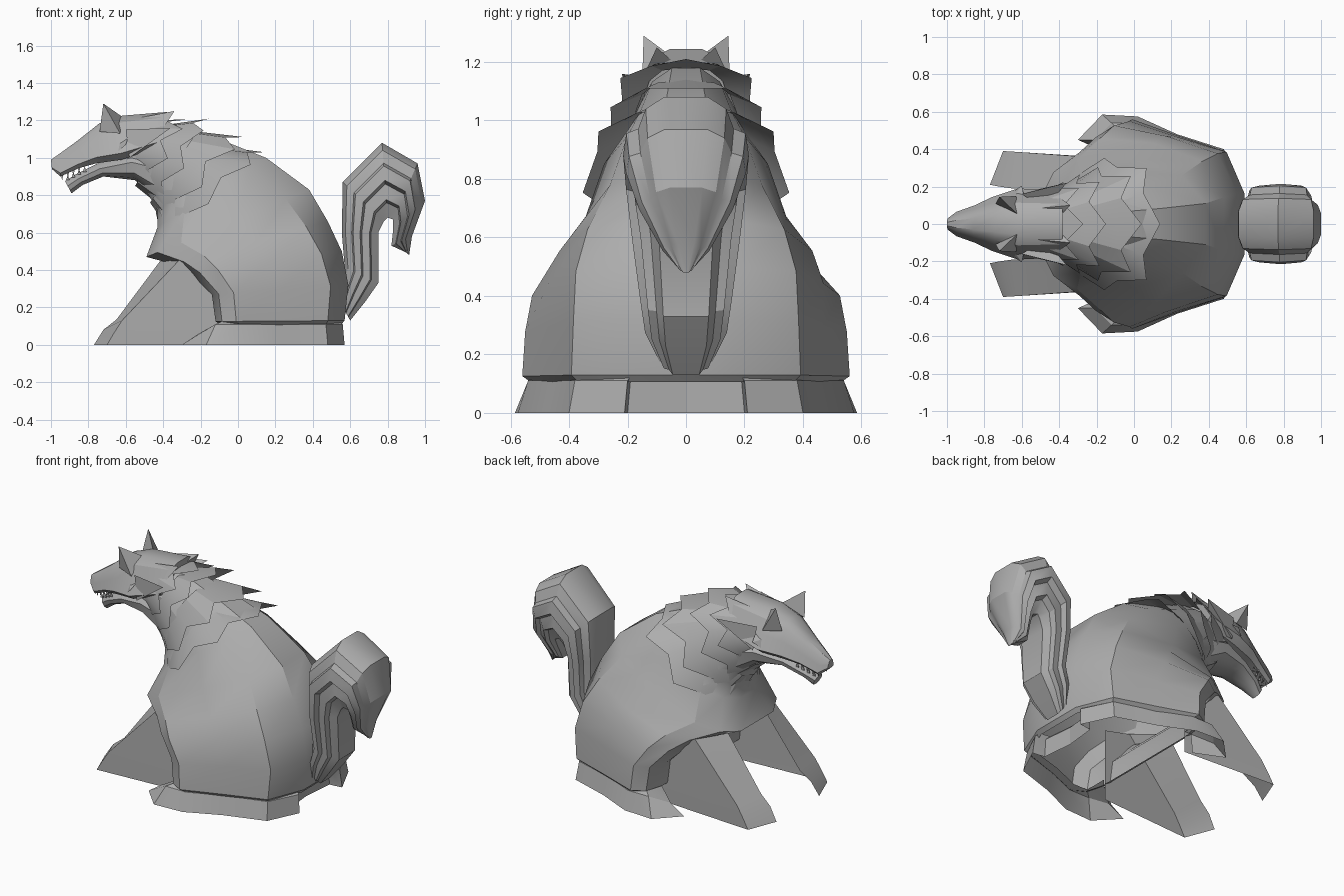
import bpy, bmesh, math
from mathutils import Vector

cube = bpy.data.objects.get("Cube")
if cube:
    bpy.data.objects.remove(cube, do_unlink=True)

TONE = (0.42, 0.42, 0.42, 1)
gray = bpy.data.materials.new("plain gray")
gray.use_nodes = True
gray.diffuse_color = TONE
gray.node_tree.nodes["Principled BSDF"].inputs["Base Color"].default_value = TONE


def make(name, rings, caps=True, closed=True, angle=30, mirror=False):
    """Skin a list of point rings into one object."""
    bm = bmesh.new()
    loops = [[bm.verts.new(p) for p in ring] for ring in rings]
    n = len(loops[0])
    for a, b in zip(loops, loops[1:]):
        for i in range(n if closed else n - 1):
            j = (i + 1) % n
            bm.faces.new((a[i], a[j], b[j], b[i]))
    if caps:
        bm.faces.new(loops[0][::-1])
        bm.faces.new(loops[-1])
    if mirror:
        geom = bmesh.ops.duplicate(bm, geom=bm.verts[:] + bm.edges[:] + bm.faces[:])["geom"]
        for v in geom:
            if isinstance(v, bmesh.types.BMVert):
                v.co.y = -v.co.y
    bmesh.ops.recalc_face_normals(bm, faces=bm.faces[:])
    me = bpy.data.meshes.new(name)
    bm.to_mesh(me)
    bm.free()
    me.materials.append(gray)
    me.shade_smooth()
    me.set_sharp_from_angle(angle=math.radians(angle))
    ob = bpy.data.objects.new(name, me)
    bpy.context.collection.objects.link(ob)


def section(x0, z0, x1, z1, half, profile):
    """Symmetric ring between a spine point and an under point."""
    side = [(x0 + (x1 - x0) * t, half * v, z0 + (z1 - z0) * t) for t, v in profile]
    return side + [(x, -y, z) for x, y, z in reversed(side)]


ROUND = [(0, .3), (.15, .72), (.4, 1), (.75, .92), (.92, .65), (1, .25)]
HAUNCH = [(0, .3), (.13, .7), (.5, .85), (.84, 1), (.95, .92), (1, .72)]
FUR = [(0, .35), (.1, .64), (.27, .76), (.31, .95), (.5, 1), (.55, .82), (.76, .84), (.8, .65), (1, .5)]
SKULL = [(0, .3), (.15, .6), (.5, .8), (.85, 1), (1, .75)]


def blend(k):
    return [(a + (c - a) * k, b + (d - b) * k) for (a, b), (c, d) in zip(HAUNCH, ROUND)]


# Hollow body running from the haunches up through the neck
make("body", [section(*s, blend(k)) for *s, k in (
    (.55, .105, -.08, .10, .525, 0),
    (.57, .13, -.12, .125, .56, 0),
    (.59, .32, -.14, .27, .55, 0),
    (.555, .50, -.25, .38, .535, .2),
    (.48, .66, -.34, .43, .475, .4),
    (.38, .83, -.49, .47, .365, .6),
    (.15, 1.0, -.43, .63, .28, 1),
    (-.05, 1.08, -.43, .72, .22, 1),
    (-.33, 1.18, -.52, .87, .16, 1),
    (-.52, 1.18, -.62, .93, .13, 1))], caps=False)

# Hind feet: an open skirt round the back, sloping in under the haunches
sole = [(-.12, .37), (-.30, .45), (-.17, .585), (.02, .575), (.23, .48),
        (.48, .40), (.57, .21), (.49, .2), (.47, 0)]
rim = [(-.1, .38), (-.21, .45), (-.12, .54), (.02, .54), (.22, .455),
       (.47, .38), (.56, .2), (.49, .19), (.47, 0)]
make("hind_feet", [[(x, y, 0) for x, y in sole],
                   [(x, y, .06 if i == 1 else .11) for i, (x, y) in enumerate(rim)],
                   [(max(x, -.08) * .96, y * .93, .13) for x, y in rim]],
     caps=False, closed=False, mirror=True)

# Front legs: outer wall and front strip, open on the inside
make("front_legs", [
    [(-.08, .35, .45), (-.27, .36, .50), (-.40, .18, .47)],
    [(-.08, .35, .13), (-.62, .385, .13), (-.65, .19, .135)],
    [(-.08, .35, .07), (-.665, .388, .06), (-.72, .2, .08)],
    [(-.08, .35, 0), (-.70, .39, 0), (-.77, .21, 0)]], caps=False, closed=False, mirror=True)


# Overlapping fur collars with jagged rear edges
def collar(name, front, back, valley):
    n = 14
    rings = []
    for k in range(3):
        ring = []
        for i in range(n):
            a = math.tau * i / n
            f = (0, .5, 1)[k]
            if k == 2 and i % 2:
                f = valley
            x0, z0, x1, z1, half = [p + (q - p) * f for p, q in zip(front, back)]
            t = ((1 - math.cos(a)) / 2) ** 1.2
            y = math.copysign(abs(math.sin(a)) ** .75, math.sin(a)) * half
            ring.append((x0 + (x1 - x0) * t, y, z0 + (z1 - z0) * t))
        rings.append(ring)
    make(name, rings, caps=False, angle=25)


collar("chest_fur", (-.10, 1.06, -.44, .71, .20), (.14, 1.03, -.40, .53, .36), .68)
collar("lower_mane", (-.22, 1.14, -.47, .76, .18), (.04, 1.11, -.38, .63, .31), .62)
collar("middle_mane", (-.36, 1.18, -.55, .85, .15), (-.15, 1.21, -.40, .73, .27), .6)
collar("upper_mane", (-.5, 1.20, -.58, .90, .14), (-.27, 1.205, -.46, .83, .23), .57)

# Head and muzzle
make("head", [section(*s, SKULL) for s in (
    (-1.0, .99, -.995, .94, .03),
    (-.95, 1.025, -.95, .90, .065),
    (-.86, 1.09, -.85, .945, .10),
    (-.74, 1.185, -.76, .97, .145),
    (-.62, 1.225, -.62, .99, .19),
    (-.38, 1.245, -.42, 1.06, .18))])

# Lower jaw and throat
make("jaw", [section(*s, ROUND) for s in (
    (-.925, .875, -.89, .81, .035),
    (-.87, .91, -.83, .855, .065),
    (-.75, .97, -.72, .90, .10),
    (-.58, 1.04, -.55, .88, .15),
    (-.42, 1.05, -.44, .78, .16))])


def spikes(name, items):
    """Three-sided points mirrored to both sides: base corners, then tip."""
    for i, (a, b, c, tip) in enumerate(items):
        make(f"{name}_{i + 1}", [[a, b, c], [Vector(tip) + (Vector(p) - Vector(tip)) * .01 for p in (a, b, c)]],
             mirror=True, angle=20)


spikes("ear", [((-.74, .11, 1.14), (-.62, .05, 1.22), (-.63, .15, 1.13), (-.72, .145, 1.29))])
spikes("cheek_tuft", [
    ((-.64, .15, 1.08), (-.58, .12, 1.13), (-.68, .15, 1.0), (-.60, .205, 1.07)),
    ((-.55, .08, 1.21), (-.42, .02, 1.18), (-.44, .17, 1.10), (-.34, .10, 1.25)),
    ((-.60, .16, 1.15), (-.58, .17, 1.0), (-.48, .08, 1.08), (-.36, .22, 1.16)),
    ((-.52, .10, 1.0), (-.48, .12, .88), (-.42, .17, .98), (-.29, .2, .84))])

# Small teeth along both jaws
for i in range(4):
    x = -.94 + .03 * i
    y = .04 + .012 * i
    z = .925 + .012 * i
    spikes(f"upper_tooth_{i}", [((x - .01, y, z), (x + .01, y, z), (x, y - .015, z), (x, y, z - .045))])
    x, z = x + .03, .88 + .015 * i
    spikes(f"lower_tooth_{i}", [((x - .01, y, z), (x + .01, y, z), (x, y - .015, z), (x, y, z + .03))])

# Curled tail with stepped bands of fur
make("tail", [section(*s, FUR) for s in (
    (.55, .22, .60, .13, .09),
    (.55, .32, .68, .23, .14),
    (.57, .42, .75, .33, .155),
    (.555, .60, .75, .60, .185),
    (.56, .87, .78, .66, .205),
    (.77, 1.08, .80, .68, .215),
    (.96, .97, .83, .67, .205),
    (1.0, .77, .83, .62, .16),
    (.93, .58, .82, .53, .08),
    (.915, .48, .89, .50, .02))])
